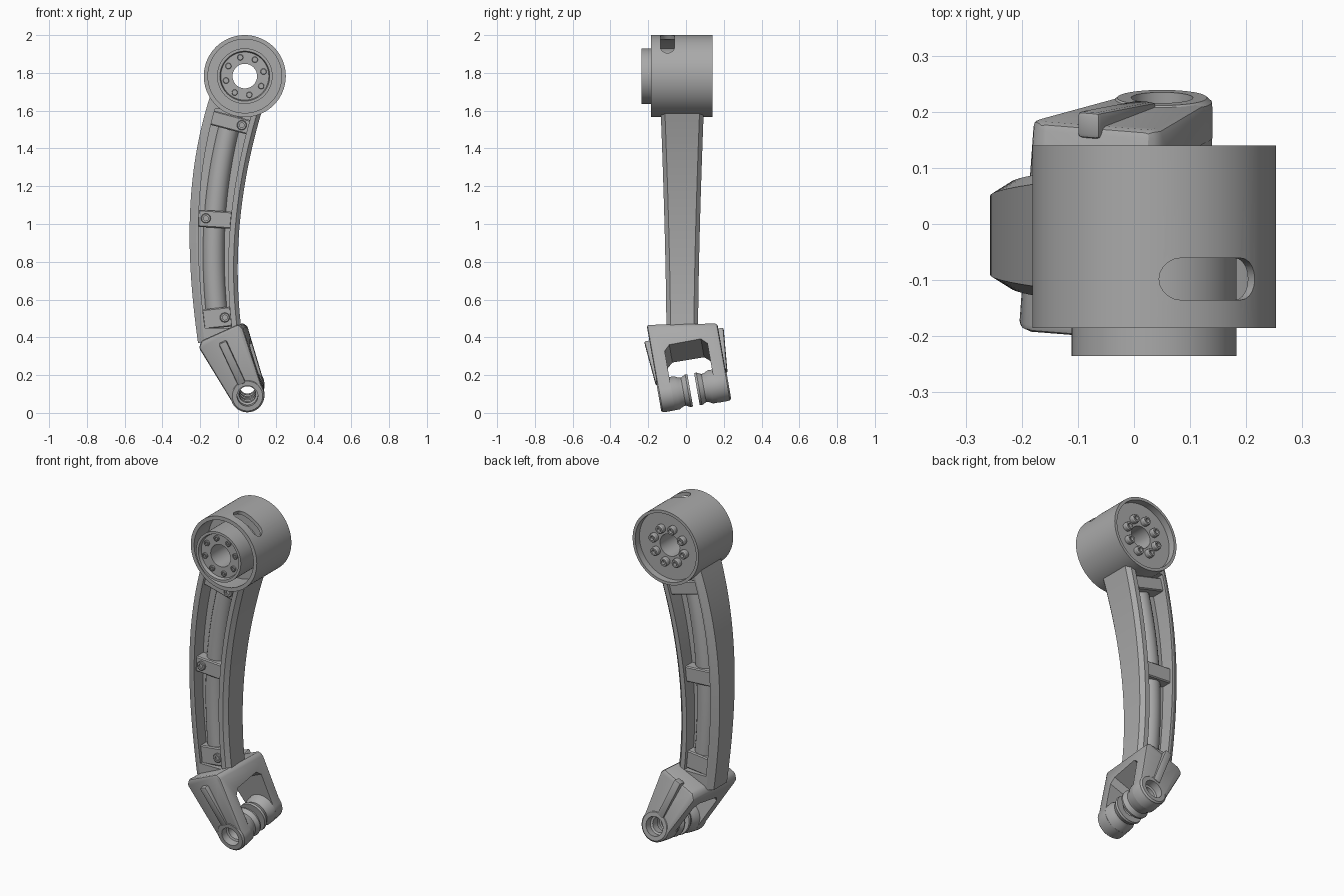
import bpy, bmesh, math
from mathutils import Matrix, Vector

if "Cube" in bpy.data.objects:
    bpy.data.objects.remove(bpy.data.objects["Cube"], do_unlink=True)

metal = bpy.data.materials.new("plain grey metal")
metal.use_nodes = True
grey = (0.4, 0.4, 0.4, 1)
metal.diffuse_color = grey
metal.node_tree.nodes["Principled BSDF"].inputs["Base Color"].default_value = grey


# ---- helpers ----
def finish(name, bm, matrix=Matrix()):
    bmesh.ops.remove_doubles(bm, verts=bm.verts, dist=1e-5)
    bmesh.ops.recalc_face_normals(bm, faces=bm.faces)
    bm.transform(matrix)
    me = bpy.data.meshes.new(name)
    bm.to_mesh(me)
    bm.free()
    me.materials.append(metal)
    ob = bpy.data.objects.new(name, me)
    bpy.context.collection.objects.link(ob)
    return ob


def skin(name, rings, matrix=Matrix(), closed=False):
    """Join equal rings of points with quads; cap the ends unless closed."""
    bm = bmesh.new()
    rows = [[bm.verts.new(p) for p in ring] for ring in rings]
    n = len(rows[0])
    for i in range(len(rows) if closed else len(rows) - 1):
        a, b = rows[i], rows[(i + 1) % len(rows)]
        for j in range(n):
            k = (j + 1) % n
            bm.faces.new((a[j], a[k], b[k], b[j]))
    if not closed:
        bm.faces.new(rows[0])
        bm.faces.new(rows[-1])
    return finish(name, bm, matrix)


def lathe(name, profile, matrix=Matrix(), n=64):
    """Spin a closed (radius, y) profile round the y axis."""
    bm = bmesh.new()
    rows = [[bm.verts.new((r * math.cos(math.tau * j / n), y, r * math.sin(math.tau * j / n)))
             for j in range(n)] for r, y in profile]
    for i in range(len(rows)):
        m = (i + 1) % len(rows)
        if profile[i][0] == 0 and profile[m][0] == 0:
            continue
        for j in range(n):
            k = (j + 1) % n
            bm.faces.new((rows[i][j], rows[i][k], rows[m][k], rows[m][j]))
    return finish(name, bm, matrix)


def prism(name, outline, y0, y1, matrix=Matrix()):
    """Extrude an (x, z) outline along y."""
    return skin(name, [[(x, y, z) for x, z in outline] for y in (y0, y1)], matrix)


def activate(ob):
    bpy.ops.object.select_all(action='DESELECT')
    ob.select_set(True)
    bpy.context.view_layer.objects.active = ob


def cut(ob, cutter):
    mod = ob.modifiers.new("cut", 'BOOLEAN')
    mod.operation, mod.solver, mod.object = 'DIFFERENCE', 'EXACT', cutter
    activate(ob)
    bpy.ops.object.modifier_apply(modifier=mod.name)
    bpy.data.objects.remove(cutter, do_unlink=True)


def bevel(ob, width, segments=2):
    mod = ob.modifiers.new("bevel", 'BEVEL')
    mod.width, mod.segments, mod.limit_method = width, segments, 'ANGLE'
    mod.angle_limit = math.radians(40)
    activate(ob)
    bpy.ops.object.modifier_apply(modifier=mod.name)


def curve(nodes, z):
    """Smooth curve through (z, value) nodes."""
    total = 0
    for i, (zi, v) in enumerate(nodes):
        for j, (zj, _) in enumerate(nodes):
            if i != j:
                v *= (z - zj) / (zi - zj)
        total += v
    return total


def bolt(name, matrix, r, h):
    lathe(name, [(0, 0), (r, 0), (r, -h * .8), (r * .85, -h), (r * .5, -h),
                 (r * .5, -h * .4), (0, -h * .4)], matrix, 16)


# ---- curved arm ----
MID_Y = -.02
left = lambda z: curve([(.38, -.213), (.85, -.255), (1.3, -.233), (1.67, -.15)], z)
right = lambda z: curve([(.45, .017), (.85, 0), (1.25, .043), (1.6, .127)], z)
depth = lambda z: .084 + .03 * max(0, (z - .45) / 1.15) ** 1.5
pocket_l = lambda z: left(z) + .047
pocket_r = lambda z: right(z) - .05
middle = lambda z: (pocket_l(z) + pocket_r(z)) / 2


def steps(a, b, n):
    return [a + (b - a) * i / n for i in range(n + 1)]


def arm_ring(z):
    l, r, d, c = left(z), right(z), depth(z), .022
    pts = [(l, -d + c), (l + .035, -d), (r - c, -d), (r, -d + c),
           (r, d - c), (r - c, d), (l + .035, d), (l, d - c)]
    return [(x, MID_Y + y, z) for x, y in pts]


def pocket_ring(z, y0, y1, slope=0, gap=0):
    l, r = pocket_l(z) - gap, pocket_r(z) + gap
    return [(x, MID_Y + y, z + slope * (x - middle(z)))
            for x, y in ((l, y0), (r, y0), (r, y1), (l, y1))]


HEAD = Matrix.Translation((.036, 0, 1.783))
arm = skin("curved_arm", [arm_ring(z) for z in steps(.37, 1.68, 32)])
for s in (-1, 1):
    cut(arm, skin("cutter", [pocket_ring(z, s * .012, s * .3) for z in steps(.45, 1.61, 28)]))
cut(arm, lathe("cutter", [(0, -.3), (.205, -.3), (.205, .3), (0, .3)], HEAD))

# conduit running down the channel
skin("inner_conduit", [[(middle(z) + .058 * math.cos(a), MID_Y + .058 * math.sin(a), z)
                        for a in steps(0, math.tau * 23 / 24, 23)] for z in steps(.46, 1.57, 28)])

# clamp blocks across the channel, each with a bolt
for name, z0, z1, bx, bz in (("lower", .45, .555, -.07, .505), ("middle", .98, 1.07, -.17, 1.03),
                             ("upper", 1.5, 1.575, .02, 1.523)):
    zc = (z0 + z1) / 2
    d = depth(zc) - .018
    slope = -(middle(zc + .01) - middle(zc - .01)) / .02
    block = skin(name + "_clamp", [pocket_ring(z, -d, d, slope, .004) for z in (z0, z1)])
    bevel(block, .006, 1)
    bolt(name + "_clamp_bolt", Matrix.Translation((bx, MID_Y - d + .002, bz)), .026, .014)

# ---- joint housing ----
housing = lathe("joint_housing", [
    (.065, -.215), (.127, -.215), (.132, -.235), (.147, -.235), (.147, -.05), (.195, -.05),
    (.195, -.185), (.217, -.185), (.217, .14), (.2, .14), (.2, .1), (.065, .1)], HEAD, 96)
slot = [(sx * .06 + .0375 * math.cos(a), .0375 * math.sin(a))
        for sx, start in ((1, -math.pi / 2), (-1, math.pi / 2)) for a in steps(start, start + math.pi, 10)]
slot_matrix = (HEAD @ Matrix.Translation((0, -.098, 0)) @ Matrix.Rotation(math.radians(29), 4, 'Y')
               @ Matrix.Rotation(math.radians(-90), 4, 'X'))
cut(housing, prism("cutter", slot, -.3, -.16, slot_matrix)
    if (slot_matrix @ Vector((0, -1, 0))).z > 1.783 else prism("cutter", slot, .16, .3, slot_matrix))
for i in range(8):
    a = math.tau * (i + .3) / 8
    place = HEAD @ Matrix.Translation((.102 * math.cos(a), 0, .102 * math.sin(a)))
    bolt("front_ring_bolt", place @ Matrix.Translation((0, -.214, 0)), .016, .012)
    bolt("back_ring_bolt", place @ Matrix.Translation((0, .099, 0)) @ Matrix.Rotation(math.pi, 4, 'Z'),
         .025, .03)

# ---- tilted fork, built round its pivot ----
FORK = (Matrix.Translation((.05, .04, .122)) @ Matrix.Rotation(math.radians(10), 4, 'X')
        @ Matrix.Rotation(math.radians(-24.4), 4, 'Y'))
R, HALF = .09, .185
outline = [(R * math.cos(a), R * math.sin(a)) for a in steps(math.pi - .1, math.tau + .1, 20)]
outline += [(.128, .31), (.115, .34), (-.1, .34), (-.128, .31)]
fork = prism("fork", outline, -HALF, HALF)
for v in fork.data.vertices:
    if v.co.z > .25:
        v.co.z -= v.co.y * .17
bevel(fork, .014)
window = [(-.115, -.2), (.115, -.2), (.115, .2), (.085, .23), (-.085, .23), (-.115, .2)]
cut(fork, skin("cutter", [[(u, y, w) for y, w in window] for u in (-.4, .4)]))
cut(fork, lathe("cutter", [(0, -.3), (.07, -.3), (.07, .3), (0, .3)]))
fork.data.transform(FORK)

for s, side in ((-1, "front"), (1, "back")):
    # grooved pivot bosses
    lathe(side + "_pivot_boss", [(r, s * y) for r, y in (
        (.055, .188), (.08, .188), (.089, .18), (.089, .09), (.078, .07), (.075, .055), (.083, .04),
        (.088, .03), (.085, .018), (.044, .018), (.044, .06), (.05, .065), (.05, .09), (.044, .095),
        (.044, .14), (.055, .145))], FORK)
    # stiffening rib down each plate
    rib = [(-.022, .07), (.022, .07), (.022, .32), (-.022, .32)]
    ob = prism(side + "_fork_rib", rib, s * (HALF - .02), s * (HALF + .028))
    for v in ob.data.vertices:
        if v.co.z < .1 and abs(v.co.y) > HALF:
            v.co.y = s * (HALF + .008)
    bevel(ob, .008)
    ob.data.transform(FORK)

# ---- smooth shading with sharp edges kept ----
for ob in bpy.context.collection.objects:
    if ob.type == 'MESH' and ob.data.materials and ob.data.materials[0] == metal:
        activate(ob)
        bpy.ops.object.shade_smooth_by_angle(angle=math.radians(30))
